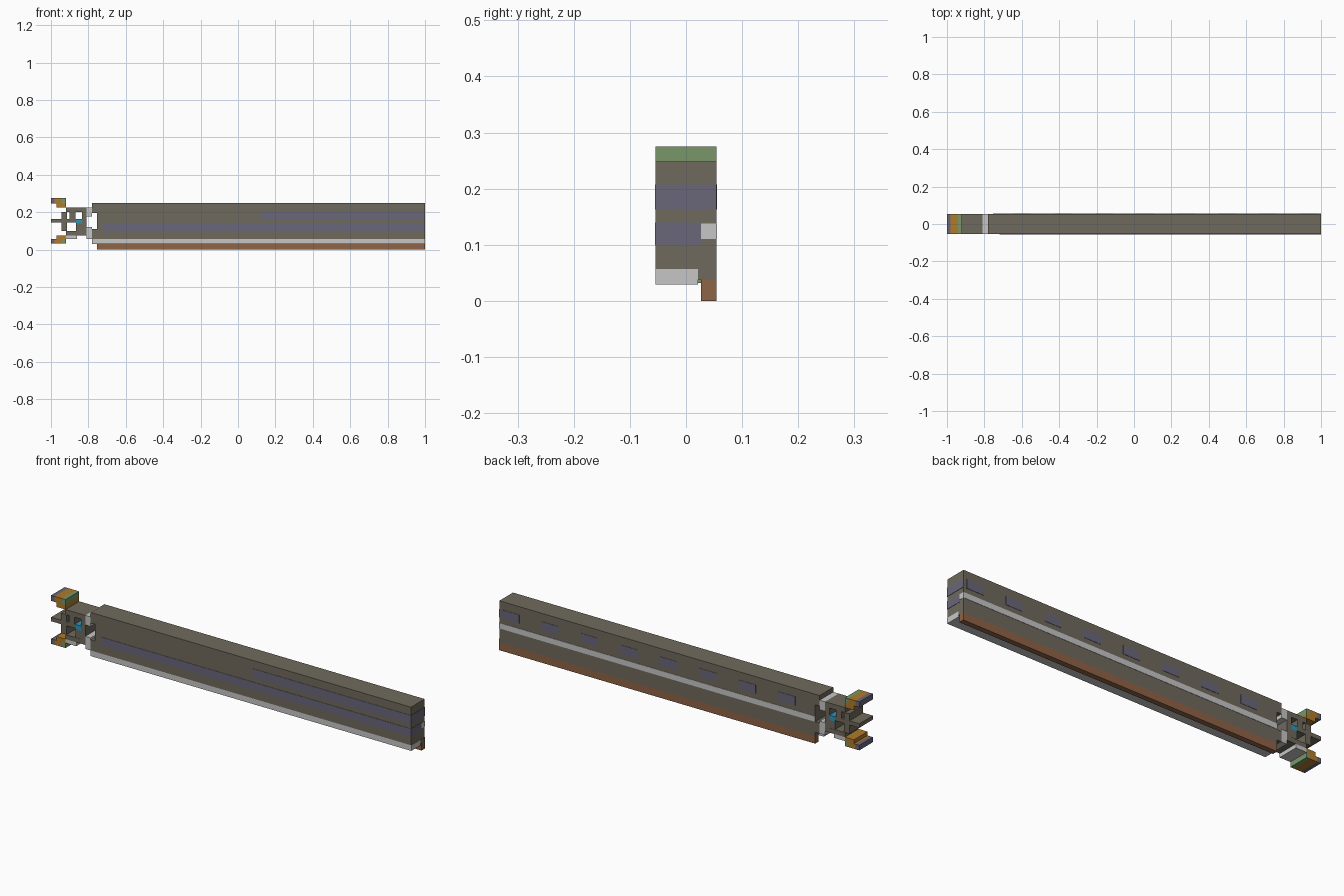
import bpy
import bmesh

cube = bpy.data.objects.get("Cube")
if cube:
    bpy.data.objects.remove(cube, do_unlink=True)


def material(name, *srgb):
    lin = [((c / 255 + 0.055) / 1.055) ** 2.4 for c in srgb] + [1]
    m = bpy.data.materials.new(name)
    m.use_nodes = True
    m.diffuse_color = lin
    m.node_tree.nodes["Principled BSDF"].inputs["Base Color"].default_value = lin
    return m


DRAB = material("drab brown", 112, 106, 92)
PURPLE = material("grey purple", 106, 103, 122)
PALE = material("pale grey", 198, 198, 198)
RUST = material("rust brown", 142, 99, 70)
ORANGE = material("orange", 176, 122, 42)
GREEN = material("green", 120, 150, 104)
BLUE = material("blue", 45, 150, 190)

FRONT, BACK = -0.054, 0.054
MID = 0.147          # height of the clamp's mirror plane
T = 0.0015           # thickness of painted plates
END = 1 - T


def box(name, mat, x, z, y=(FRONT, BACK)):
    """Axis-aligned block given by its ranges."""
    bm = bmesh.new()
    bmesh.ops.create_cube(bm, size=1)
    for v in bm.verts:
        for axis, span in enumerate((x, y, z)):
            v.co[axis] = span[0] if v.co[axis] < 0 else span[1]
    mesh = bpy.data.meshes.new(name)
    bm.to_mesh(mesh)
    bm.free()
    mesh.materials.append(mat)
    ob = bpy.data.objects.new(name, mesh)
    bpy.context.collection.objects.link(ob)
    return ob


# Long beam, notched at the clamp end
box("beam_upper", DRAB, (-0.78, END), (0.195, 0.248))
box("beam_core", DRAB, (-0.755, END), (0.11, 0.195))
box("beam_lower", DRAB, (-0.78, END), (0.057, 0.11))
box("beam_heel", DRAB, (-0.755, 1), (0.038, 0.057), (0.021, BACK))
box("front_skirt", PALE, (-0.78, 1), (0.029, 0.057), (FRONT, 0.021))
box("back_rail", RUST, (-0.755, 1), (0, 0.038), (0.027, BACK))

# Painted stripes on the front
front_skin = (FRONT - T, FRONT)
box("front_long_stripe", PURPLE, (-0.72, 1), (0.1, 0.14), front_skin)
box("front_short_stripe", PURPLE, (0.12, 1), (0.163, 0.207), front_skin)

# Pale band and dashes on the back
back_skin = (BACK, BACK + T)
box("back_band", PALE, (-0.755, 1), (0.11, 0.138), back_skin)
for i in range(8):
    c = 0.935 - 0.219 * i
    box(f"back_dash_{i + 1}", PURPLE, (c - 0.047, c + 0.047), (0.163, 0.207), back_skin)

# Painted end of the beam
end_skin = (END, 1)
box("end_upper_stripe", PURPLE, end_skin, (0.163, 0.207))
box("end_lower_stripe", PURPLE, end_skin, (0.1, 0.14), (FRONT, 0.027))
box("end_band", PALE, end_skin, (0.11, 0.138), (0.027, BACK))

# Clamp: jaws, frame bars and connectors, upper and lower
for side, s in (("upper", 1), ("lower", -1)):
    def part(name, mat, x, lo, hi):
        box(f"{side}_{name}", mat, x, sorted((MID + s * 0.9 * lo, MID + s * 0.9 * hi))
            if s < 0 else (MID + lo, MID + hi))

    part("jaw_tip", PURPLE, (-1, -0.98), 0.1, 0.128)
    part("jaw_middle", ORANGE, (-0.98, -0.94), 0.1, 0.128)
    part("jaw_heel", GREEN, (-0.94, -0.92), 0.1, 0.128)
    part("jaw_leg", ORANGE, (-0.97, -0.92), 0.078, 0.1)
    part("frame_bar", DRAB, (-0.92, -0.81), 0.053, 0.078)
    part("connector", PALE, (-0.81, -0.78), 0.03, 0.078)
box("lower_frame_pad", PALE, (-0.92, -0.86), (0.057, 0.077))
box("connector_foot", PALE, (-0.81, -0.78), (0.057, 0.077))

# Clamp posts, centre pin and blue core
box("outer_post", DRAB, (-0.945, -0.915), (0.1, 0.2))
box("inner_post", DRAB, (-0.835, -0.81), (0.077, 0.225))
box("centre_pin", DRAB, (-1, -0.865), (0.145, 0.165))
box("upper_block", DRAB, (-0.9, -0.87), (0.165, 0.2))
box("lower_block", DRAB, (-0.865, -0.835), (0.1, 0.14))
box("blue_core", BLUE, (-0.865, -0.835), (0.14, 0.165))
